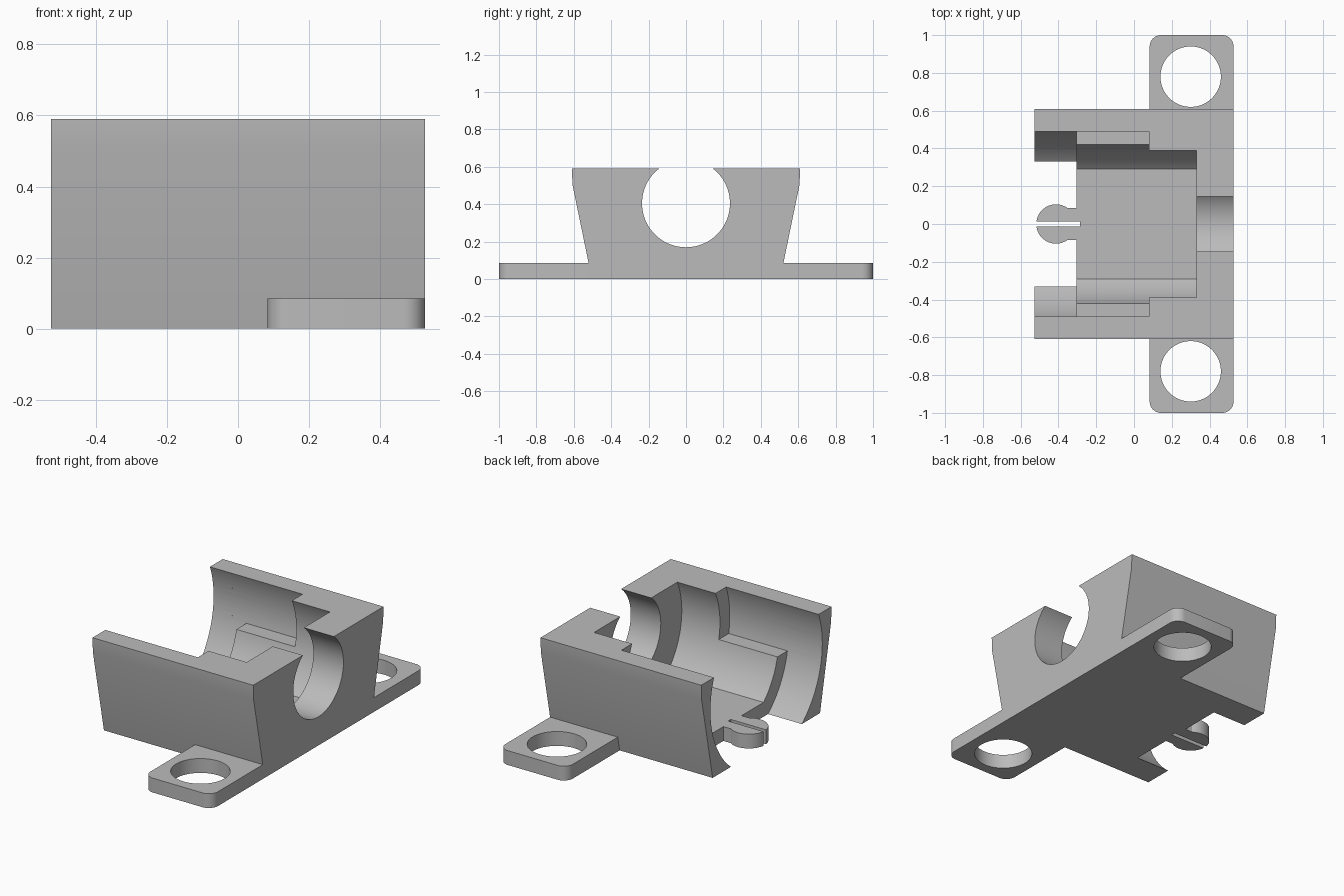
import bpy, bmesh
from math import asin, cos, sin, pi, radians

cube = bpy.data.objects.get("Cube")
if cube:
    bpy.data.objects.remove(cube, do_unlink=True)

grey = bpy.data.materials.new("plain grey")
grey.use_nodes = True
grey.diffuse_color = (0.5, 0.5, 0.5, 1)
grey.node_tree.nodes["Principled BSDF"].inputs["Base Color"].default_value = grey.diffuse_color

# Main dimensions
END = 0.527          # half length of the body along x
PLATE = 0.085        # thickness of floor, tabs and tongue
AXIS = 0.405         # height of the bore axis
LIP = -0.305         # where the floor stops
WIDE, NARROW, SMALL = 0.524, 0.432, 0.235


def arc(cx, cy, r, start, stop, n):
    return [(cx + r * cos(start + (stop - start) * i / n),
             cy + r * sin(start + (stop - start) * i / n)) for i in range(n + 1)]


def circle(cx, cy, r, n=96):
    return arc(cx, cy, r, 0, 2 * pi, n)[:-1]


def bore(r, floor):
    """Round channel section with a flat bottom at the given height."""
    a = asin((floor - AXIS) / r)
    return arc(0, AXIS, r, a, pi - a, 96)


def prism(name, outline, axis, lo, hi):
    """Extrude an outline: (y, z) points along x, or (x, y) points along z."""
    place = (lambda p, t: (t, *p)) if axis == "x" else (lambda p, t: (*p, t))
    bm = bmesh.new()
    face = bm.faces.new([bm.verts.new(place(p, lo)) for p in outline])
    top = bmesh.ops.extrude_face_region(bm, geom=[face])["geom"]
    shift = place((0, 0), hi - lo)
    bmesh.ops.translate(bm, vec=shift, verts=[v for v in top if isinstance(v, bmesh.types.BMVert)])
    bmesh.ops.recalc_face_normals(bm, faces=bm.faces[:])
    mesh = bpy.data.meshes.new(name)
    bm.to_mesh(mesh)
    bm.free()
    mesh.materials.append(grey)
    ob = bpy.data.objects.new(name, mesh)
    bpy.context.collection.objects.link(ob)
    return ob


def activate(ob):
    bpy.ops.object.select_all(action="DESELECT")
    ob.select_set(True)
    bpy.context.view_layer.objects.active = ob


def cut(ob, *cutters):
    for cutter in cutters:
        cutter.hide_render = True
        activate(ob)
        mod = ob.modifiers.new("cut", "BOOLEAN")
        mod.operation, mod.solver, mod.object = "DIFFERENCE", "EXACT", cutter
        bpy.ops.object.modifier_apply(modifier=mod.name)
        bpy.data.objects.remove(cutter, do_unlink=True)


def finish(ob):
    activate(ob)
    bpy.ops.object.shade_smooth_by_angle(angle=radians(30))


# Body: flared block, hollowed by stepped round channels
half = [(0.503, 0), (0.607, 0.505), (0.61, 0.59)]
body = prism("body", half + [(-y, z) for y, z in reversed(half)], "x", -END, END)
cut(body,
    prism("open_end_cutter", circle(0, AXIS, WIDE), "x", -0.6, LIP),
    prism("ledge_cutter", bore(WIDE, 0.305), "x", -0.4, 0.08),
    prism("channel_cutter", bore(NARROW, PLATE), "x", -0.4, 0.33),
    prism("end_hole_cutter", circle(0, AXIS, SMALL), "x", 0.25, 0.6),
    prism("floor_slot_cutter", [(-0.4, -0.0125), (-0.285, -0.0125),
                                (-0.285, 0.0125), (-0.4, 0.0125)], "z", -0.1, 0.2))
finish(body)

for side, s in (("left", -1), ("right", 1)):
    # Mounting tab with rounded outer corners and a screw hole (front and back)
    label = "front" if s < 0 else "back"
    r = 0.06
    outline = ([(0.083, 0.503), (END, 0.503)]
               + arc(END - r, 1 - r, r, 0, pi / 2, 10)
               + arc(0.083 + r, 1 - r, r, pi / 2, pi, 10))
    tab = prism(label + "_mounting_tab", [(x, s * y) for x, y in outline], "z", 0, PLATE)
    cut(tab, prism("screw_hole_cutter", circle(0.3, s * 0.78, 0.16), "z", -0.1, 0.2))
    finish(tab)

    # Split round tongue at the open end
    r = 0.104
    outline = ([(LIP, 0.0125), (LIP, 0.085)]
               + arc(-0.413, 0, r, asin(0.085 / r), pi - asin(0.0125 / r), 32))
    prong = prism(label + "_tongue_prong", [(x, s * y) for x, y in outline], "z", 0, PLATE)
    finish(prong)
